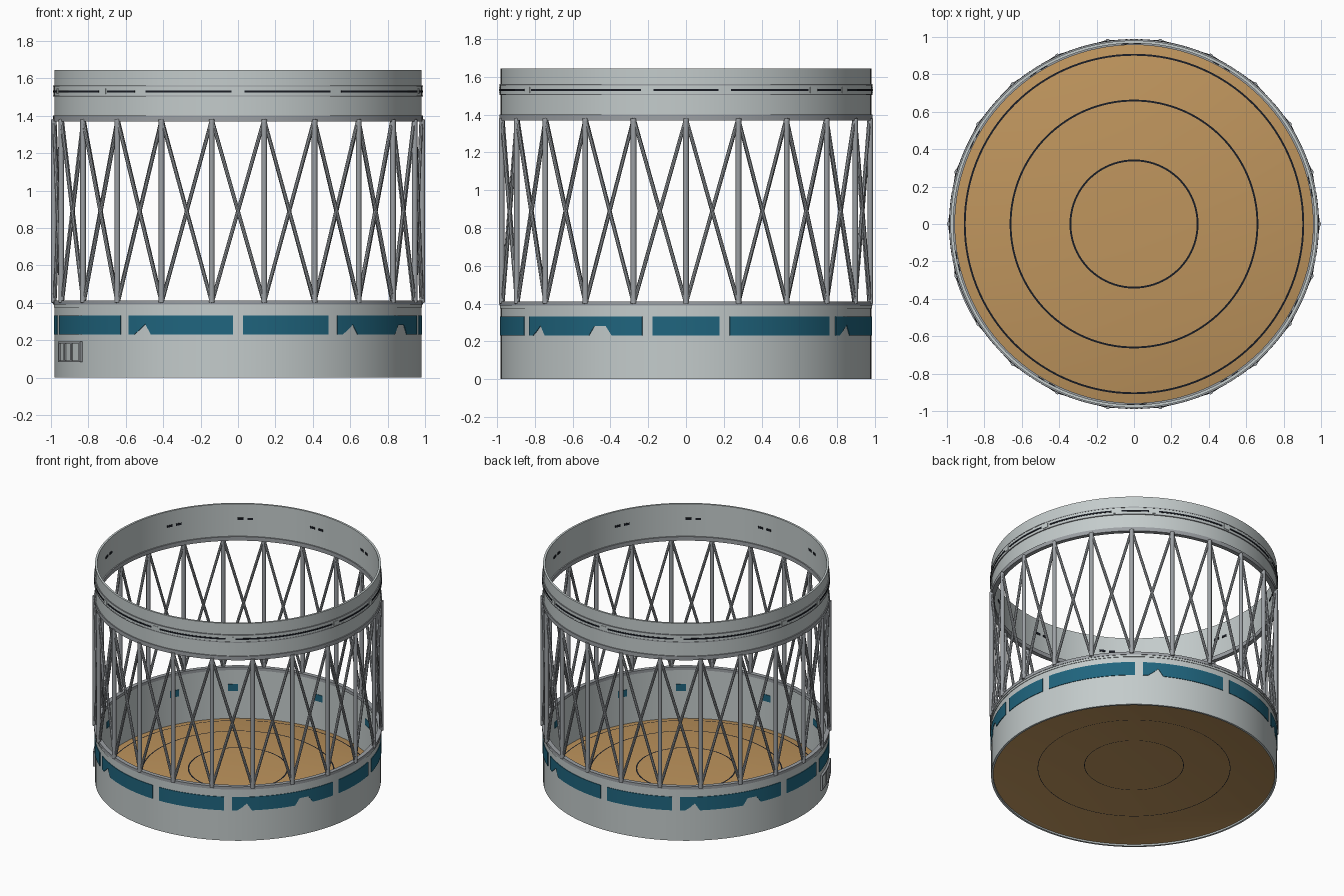
import bpy, bmesh, math
from mathutils import Vector

cube = bpy.data.objects.get("Cube")
if cube:
    bpy.data.objects.remove(cube, do_unlink=True)


def material(name, r, g, b):
    m = bpy.data.materials.new(name)
    m.use_nodes = True
    m.diffuse_color = (r, g, b, 1)
    m.node_tree.nodes["Principled BSDF"].inputs["Base Color"].default_value = (r, g, b, 1)
    return m


LIGHT = material("light grey", 0.55, 0.60, 0.60)
STEEL = material("steel grey", 0.33, 0.35, 0.37)
WOOD = material("tan floor", 0.52, 0.30, 0.11)
BLUE = material("teal blue", 0.014, 0.13, 0.21)
DARK = material("near black", 0.01, 0.012, 0.018)


def finish(name, bm, mats):
    mesh = bpy.data.meshes.new(name)
    bm.to_mesh(mesh)
    bm.free()
    for m in mats:
        mesh.materials.append(m)
    ob = bpy.data.objects.new(name, mesh)
    bpy.context.collection.objects.link(ob)
    bpy.ops.object.select_all(action="DESELECT")
    ob.select_set(True)
    bpy.context.view_layer.objects.active = ob
    bpy.ops.object.shade_smooth_by_angle(angle=math.radians(35))
    return ob


def sweep(bm, profile, a0=0, a1=360, closed=True, slots=None):
    """Sweep a profile, given as a function of the angle, around the z axis."""
    full = a1 - a0 >= 360
    n = 120 if full else max(1, round((a1 - a0) / 2))
    rows = []
    for i in range(n if full else n + 1):
        a = a0 + (a1 - a0) * i / n
        c, s = math.cos(math.radians(a)), math.sin(math.radians(a))
        rows.append([bm.verts.new((r * c, r * s, z)) for r, z in profile(a)])
    m = len(rows[0])
    for i in range(n):
        p, q = rows[i], rows[(i + 1) % len(rows)]
        for j in range(m if closed else m - 1):
            k = (j + 1) % m
            f = bm.faces.new((p[j], p[k], q[k], q[j]))
            f.material_index = slots[j] if slots else 0
    if closed and not full:
        bm.faces.new(rows[0][::-1])
        bm.faces.new(rows[-1])


def rect(r0, r1, z0, z1):
    return lambda a: [(r0, z0), (r0, z1), (r1, z1), (r1, z0)]


def blocks(name, shape, spans, mat):
    """One object made of curved blocks covering the given angle spans."""
    bm = bmesh.new()
    for a0, a1 in spans:
        sweep(bm, shape, a0, a1)
    bmesh.ops.recalc_face_normals(bm, faces=bm.faces)
    return finish(name, bm, [mat])


def around(angles, half):
    """Spans centred on each angle and on the angle opposite."""
    return [(a + t - half, a + t + half) for a in angles for t in (0, 180)]


def between(angles, half):
    """Spans filling the room between gaps, repeated on the opposite side."""
    allg = sorted(a + t for a in angles for t in (0, 180))
    return [(a + half, b - half) for a, b in zip(allg, allg[1:] + [allg[0] + 360])]


ring = [(0, 360)]

# Walls and flanges
blocks("lower_wall", rect(0.966, 0.981, 0, 0.40), ring, LIGHT)
blocks("lower_flange_trim", rect(0.963, 0.985, 0.375, 0.392), ring, LIGHT)
blocks("lower_flange", rect(0.957, 0.988, 0.39, 0.412), ring, STEEL)
blocks("upper_flange", rect(0.957, 0.988, 1.37, 1.40), ring, STEEL)
blocks("upper_wall", rect(0.966, 0.981, 1.39, 1.645), ring, LIGHT)
blocks("upper_band", rect(0.975, 0.986, 1.505, 1.558), ring, LIGHT)
for i, z in enumerate((1.503, 1.555)):
    blocks(f"band_edge_{i + 1}", rect(0.98, 0.988, z, z + 0.006), ring, STEEL)

# Dark line in the upper band, and the clips between its lengths
clips = [-12, 12, 43, 58, 90, 122]
blocks("band_line", rect(0.984, 0.989, 1.525, 1.536), between(clips, 2), DARK)
blocks("band_clips", rect(0.984, 0.989, 1.515, 1.545), around(clips, 1.2), LIGHT)
marks = [a + d for a in (12, 61, 91, 122, 152) for d in (-2, 2)]
blocks("inner_marks", rect(0.962, 0.967, 1.525, 1.54), around(marks, 1.2), DARK)


# Blue panels with their cut-outs
def panel(a):
    b = a % 180
    low = 0.23
    if 149.5 <= b <= 154.5:
        low = 0.28
    for start in (52, 121):
        if 4 <= b - start <= 8:
            low = 0.23 + 0.015 * (b - start - 4)
    return [(0.979, low), (0.979, 0.332), (0.985, 0.332), (0.985, low)]


blocks("blue_panels", panel, between([-12, 12, 52, 90, 121], 1.6), BLUE)
blocks("inner_blue_marks", rect(0.962, 0.967, 0.23, 0.28),
       around([12, 58, 90, 127, 152], 2), BLUE)

# Small framed hatch on the lower wall
blocks("hatch_plate", rect(0.975, 0.988, 0.09, 0.185), [(-164, -149)], LIGHT)
for z in (0.082, 0.183):
    blocks("hatch_rail", rect(0.975, 0.996, z, z + 0.01), [(-165, -148)], STEEL)
for a in (-165, -149, -159.5, -154.5):
    blocks("hatch_post", rect(0.975, 0.996, 0.082, 0.193), [(a, a + 1)], STEEL)


# Shallow domed floor with inlaid rings
def dome(r):
    return 0.095 - 0.075 * (r / 0.968) ** 2.6


def dome_sheet(name, lines, half, drop, flip):
    radii, slots = [0.0, 0.17], [0]
    for r in lines:
        radii += [r - half, r + half]
        slots += [0, 1]
    radii += [0.95, 0.968]
    slots += [0, 0]
    pts = [(r, dome(r) - drop) for r in radii]
    if flip:
        pts, slots = pts[::-1], slots[::-1]
    bm = bmesh.new()
    sweep(bm, lambda a: pts, closed=False, slots=slots)
    bmesh.ops.remove_doubles(bm, verts=bm.verts, dist=1e-5)
    finish(name, bm, [WOOD, DARK])


dome_sheet("floor_top", [0.34, 0.50, 0.66, 0.80, 0.905][::2], 0.005, 0, False)
dome_sheet("floor_underside", [0.34, 0.66], 0.002, 0.008, True)


# Lattice of posts and crossed braces
def rod(bm, p, q, radius, sides):
    d = q - p
    mat = d.to_track_quat("Z", "Y").to_matrix().to_4x4()
    mat.translation = (p + q) / 2
    bmesh.ops.create_cone(bm, cap_ends=True, segments=sides, radius1=radius,
                          radius2=radius, depth=d.length, matrix=mat)


def point(k, r, z):
    a = 2 * math.pi * k / BAYS
    return Vector((r * math.cos(a), r * math.sin(a), z))


BAYS = 22
LOW, HIGH = 0.40, 1.38
posts, braces = bmesh.new(), bmesh.new()
for k in range(BAYS):
    rod(posts, point(k, 0.985, LOW), point(k, 0.985, HIGH), 0.015, 12)
    rod(braces, point(k, 0.980, LOW), point(k + 1, 0.980, HIGH), 0.010, 8)
    rod(braces, point(k, 0.985, HIGH), point(k + 1, 0.985, LOW), 0.010, 8)
finish("lattice_posts", posts, [STEEL])
finish("lattice_braces", braces, [STEEL])
